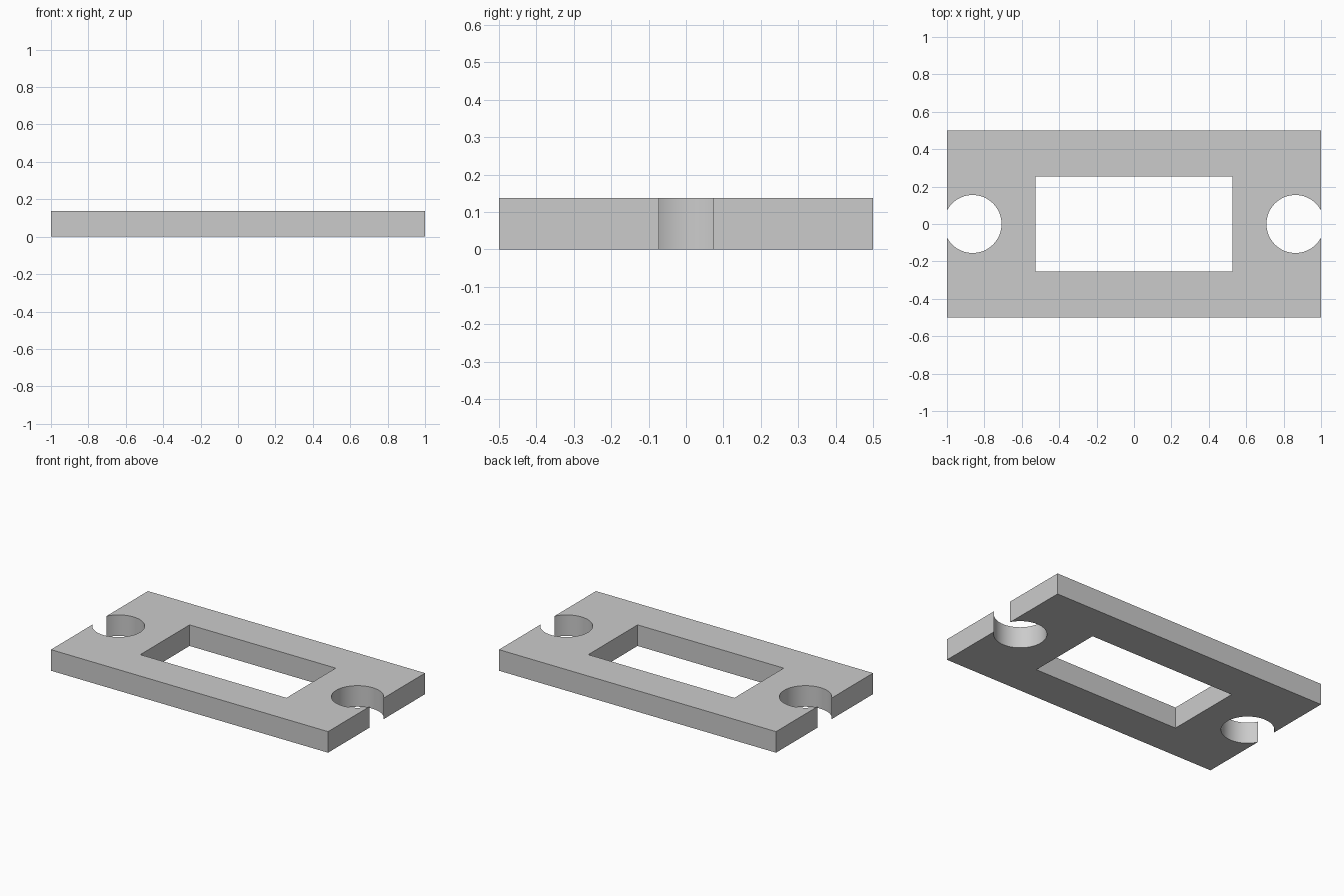
import bpy

default_cube = bpy.data.objects.get("Cube")
if default_cube:
    bpy.data.objects.remove(default_cube, do_unlink=True)

HEIGHT = 0.1375
HOLE_X, HOLE_RADIUS = 0.863, 0.155

grey = bpy.data.materials.new("light grey")
grey.use_nodes = True
colour = (0.6, 0.6, 0.6, 1)
grey.diffuse_color = colour
grey.node_tree.nodes["Principled BSDF"].inputs["Base Color"].default_value = colour


def box(name, width, depth, height):
    bpy.ops.mesh.primitive_cube_add(size=1, location=(0, 0, HEIGHT / 2))
    obj = bpy.context.object
    obj.name = name
    obj.scale = (width, depth, height)
    bpy.ops.object.transform_apply(location=True, rotation=False, scale=True)
    obj.data.materials.append(grey)
    return obj


def cut(target, cutter):
    cutter.hide_render = True
    mod = target.modifiers.new("cut", "BOOLEAN")
    mod.operation = "DIFFERENCE"
    mod.solver = "EXACT"
    mod.object = cutter
    bpy.context.view_layer.objects.active = target
    bpy.ops.object.modifier_apply(modifier=mod.name)
    bpy.data.objects.remove(cutter, do_unlink=True)


# Flat mounting plate
plate = box("mounting_plate", 2, 1, HEIGHT)

# Rectangular window through the middle
cut(plate, box("window_cutter", 1.055, 0.508, HEIGHT * 2))

# Round screw holes that break through each end
for side in (-1, 1):
    bpy.ops.mesh.primitive_cylinder_add(
        vertices=64, radius=HOLE_RADIUS, depth=HEIGHT * 2,
        location=(side * HOLE_X, 0, HEIGHT / 2))
    hole = bpy.context.object
    hole.name = "screw_hole_cutter"
    hole.data.materials.append(grey)
    cut(plate, hole)

# Smooth hole walls, crisp plate edges
bpy.ops.object.select_all(action="DESELECT")
plate.select_set(True)
bpy.context.view_layer.objects.active = plate
bpy.ops.object.shade_smooth_by_angle()
